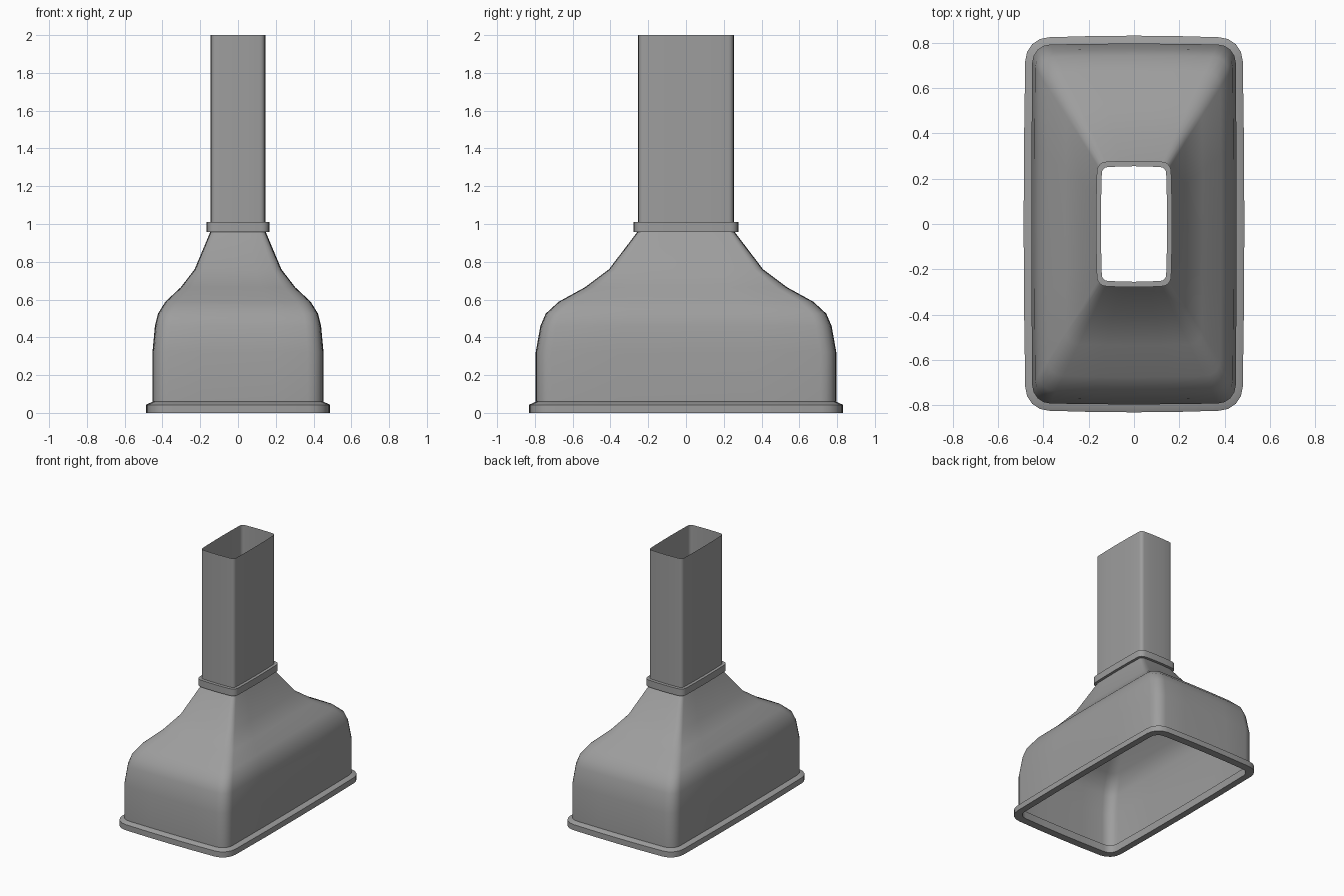
import bpy
import math

cube = bpy.data.objects.get("Cube")
if cube:
    bpy.data.objects.remove(cube, do_unlink=True)

# Single grey metal
metal = bpy.data.materials.new("grey metal")
GREY = (0.34, 0.34, 0.34, 1.0)
metal.diffuse_color = GREY
metal.use_nodes = True
bsdf = next(n for n in metal.node_tree.nodes if n.type == 'BSDF_PRINCIPLED')
bsdf.inputs["Base Color"].default_value = GREY


def rounded_rect(hx, hy, r, z, bow, corner=4, side=4):
    """Rounded rectangle, counter-clockwise, with gently bowed sides."""
    arcs = []
    for k, (sx, sy) in enumerate([(1, 1), (-1, 1), (-1, -1), (1, -1)]):
        cx, cy = sx * (hx - bow - r), sy * (hy - bow - r)
        angles = [math.pi / 2 * (k + i / corner) for i in range(corner + 1)]
        arcs.append([(cx + r * math.cos(a), cy + r * math.sin(a)) for a in angles])
    normals = [(0, 1), (-1, 0), (0, -1), (1, 0)]
    points = []
    for k in range(4):
        points += arcs[k]
        (ax, ay), (bx, by) = arcs[k][-1], arcs[(k + 1) % 4][0]
        nx, ny = normals[k]
        for i in range(1, side):
            t = i / side
            bulge = bow * 4 * t * (1 - t)
            points.append((ax + (bx - ax) * t + nx * bulge,
                           ay + (by - ay) * t + ny * bulge))
    return [(x, y, z) for x, y in points]


def loft(name, sections, bow, closed=False):
    """Skin rounded rectangles (half x, half y, radius, z) in order."""
    rings = [rounded_rect(*s, bow) for s in sections]
    n = len(rings[0])
    verts = [p for ring in rings for p in ring]
    faces = []
    for i in range(len(rings) if closed else len(rings) - 1):
        a, b = i * n, (i + 1) % len(rings) * n
        for j in range(n):
            k = (j + 1) % n
            faces.append((a + j, a + k, b + k, b + j))
    mesh = bpy.data.meshes.new(name)
    mesh.from_pydata(verts, [], faces)
    mesh.materials.append(metal)
    mesh.shade_smooth()
    mesh.set_sharp_from_angle(angle=math.radians(35))
    obj = bpy.data.objects.new(name, mesh)
    bpy.context.collection.objects.link(obj)
    return obj


# Bottom rim: closed ring with a bevelled top edge
loft("bottom_rim", [
    (0.487, 0.831, 0.105, 0.0),
    (0.487, 0.831, 0.105, 0.043),
    (0.453, 0.796, 0.080, 0.059),
    (0.437, 0.772, 0.065, 0.059),
    (0.437, 0.772, 0.065, 0.0),
], 0.007, closed=True)

# Flared hood shell, open at both ends
loft("hood_shell", [
    (0.453, 0.796, 0.080, 0.059),
    (0.453, 0.796, 0.080, 0.32),
    (0.440, 0.771, 0.078, 0.46),
    (0.424, 0.743, 0.074, 0.525),
    (0.385, 0.675, 0.068, 0.588),
    (0.303, 0.535, 0.055, 0.665),
    (0.230, 0.408, 0.042, 0.76),
    (0.146, 0.256, 0.026, 0.96),
], 0.004)

# Collar around the joint
loft("collar", [
    (0.168, 0.279, 0.042, 0.957),
    (0.168, 0.279, 0.042, 1.01),
    (0.146, 0.255, 0.026, 1.01),
    (0.146, 0.255, 0.026, 0.957),
], 0.004, closed=True)

# Thin-walled chimney duct
loft("chimney", [
    (0.146, 0.255, 0.026, 1.01),
    (0.146, 0.255, 0.026, 2.0),
], 0.004)
